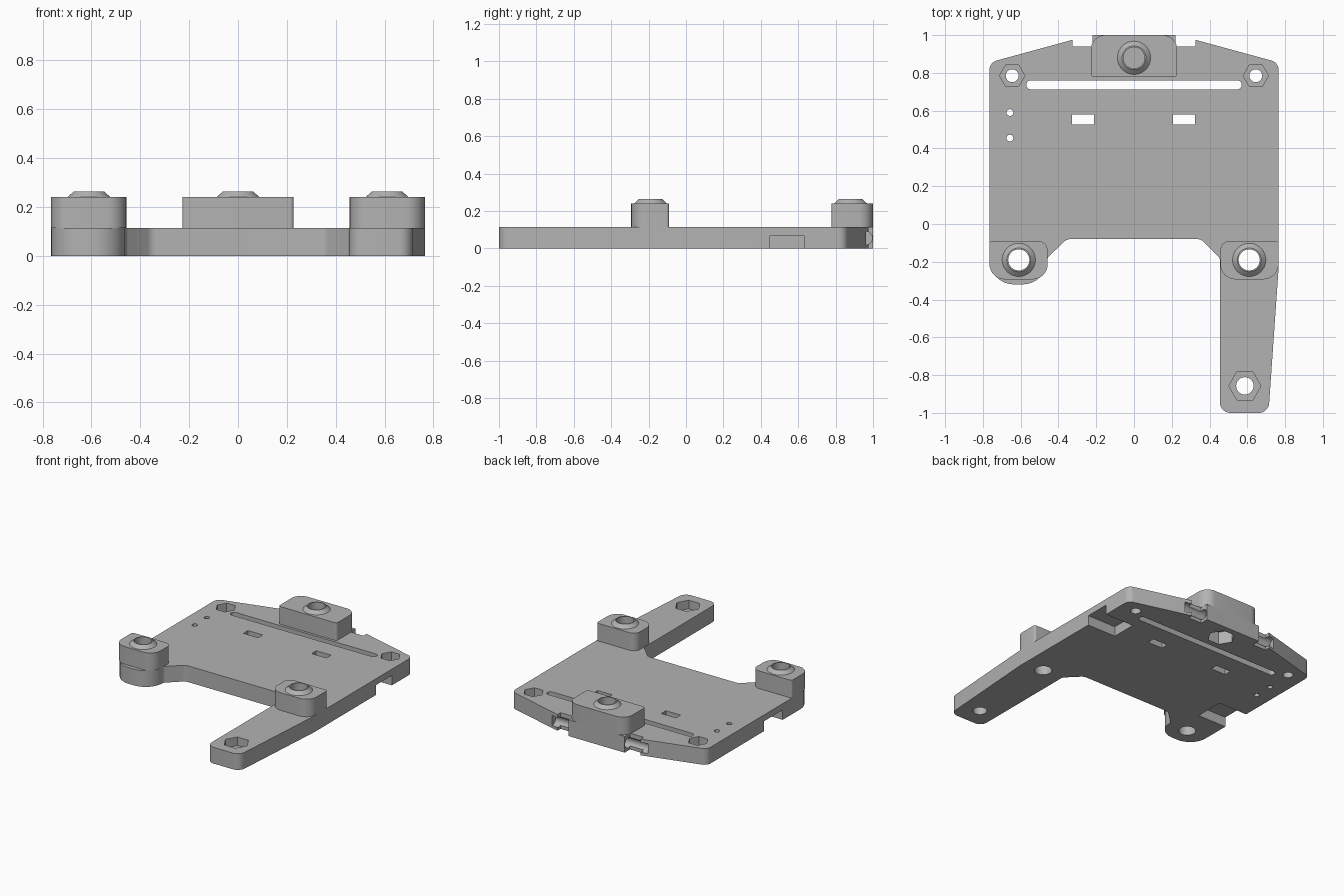
import bpy
import bmesh
import math
from mathutils import Vector, Matrix

cube = bpy.data.objects.get("Cube")
if cube:
    bpy.data.objects.remove(cube, do_unlink=True)

grey = bpy.data.materials.new("mid grey plastic")
grey.use_nodes = True
COLOUR = (0.45, 0.45, 0.45, 1)
grey.diffuse_color = COLOUR
grey.node_tree.nodes["Principled BSDF"].inputs["Base Color"].default_value = COLOUR

T = 0.115      # plate thickness
TOP = 0.24     # top of the raised bosses
RIM = 0.263    # top of the collars


def make(name, bm):
    bmesh.ops.recalc_face_normals(bm, faces=bm.faces[:])
    mesh = bpy.data.meshes.new(name)
    bm.to_mesh(mesh)
    bm.free()
    mesh.materials.append(grey)
    ob = bpy.data.objects.new(name, mesh)
    bpy.context.collection.objects.link(ob)
    return ob


def fillet(corners, steps=8):
    """Round each (x, y, radius) corner of a closed outline."""
    out = []
    for i, (x, y, r) in enumerate(corners):
        p = Vector((x, y))
        if not r:
            out.append(p)
            continue
        a = (Vector(corners[i - 1][:2]) - p).normalized()
        b = (Vector(corners[(i + 1) % len(corners)][:2]) - p).normalized()
        half = a.angle(b) / 2
        centre = p + (a + b).normalized() * (r / math.sin(half))
        va = p + a * (r / math.tan(half)) - centre
        vb = p + b * (r / math.tan(half)) - centre
        sweep = math.pi - 2 * half
        for k in range(steps + 1):
            t = k / steps
            out.append(centre + (va * math.sin((1 - t) * sweep)
                                 + vb * math.sin(t * sweep)) / math.sin(sweep)
                       if abs(math.sin(sweep)) > 1e-4 else centre + va.lerp(vb, t))
    return out


def prism(name, corners, z0, z1):
    bm = bmesh.new()
    face = bm.faces.new([bm.verts.new((p.x, p.y, z0)) for p in fillet(corners)])
    ext = bmesh.ops.extrude_face_region(bm, geom=[face])
    verts = [v for v in ext["geom"] if isinstance(v, bmesh.types.BMVert)]
    bmesh.ops.translate(bm, verts=verts, vec=(0, 0, z1 - z0))
    return make(name, bm)


def box(name, x0, x1, y0, y1, z0, z1, r=0):
    return prism(name, [(x0, y0, r), (x1, y0, r), (x1, y1, r), (x0, y1, r)], z0, z1)


def cone(name, x, y, z0, z1, r0, r1=None, sides=40):
    bm = bmesh.new()
    bmesh.ops.create_cone(bm, cap_ends=True, segments=sides, radius1=r0,
                          radius2=r0 if r1 is None else r1, depth=z1 - z0,
                          matrix=Matrix.Translation((x, y, (z0 + z1) / 2))
                          @ Matrix.Rotation(math.pi / 2, 4, "Z"))
    return make(name, bm)


def carve(ob, cutters):
    for c in cutters:
        mod = ob.modifiers.new("cut", "BOOLEAN")
        mod.operation = "DIFFERENCE"
        mod.solver = "EXACT"
        mod.object = c
    bpy.context.view_layer.update()
    graph = bpy.context.evaluated_depsgraph_get()
    mesh = bpy.data.meshes.new_from_object(ob.evaluated_get(graph))
    ob.modifiers.clear()
    ob.data = mesh


# Base plate with its long front arm and rounded front lobe
plate = prism("base_plate", [
    (-0.765, 0.855, 0.05), (-0.325, 0.975, 0), (-0.325, 0.94, 0), (-0.22, 0.94, 0),
    (-0.22, 1, 0), (0.22, 1, 0), (0.22, 0.94, 0), (0.325, 0.94, 0), (0.325, 0.975, 0),
    (0.765, 0.855, 0.05), (0.765, -0.24, 0), (0.712, -1, 0.055), (0.455, -1, 0.055),
    (0.455, -0.18, 0.03), (0.355, -0.08, 0.05), (-0.355, -0.08, 0.05),
    (-0.46, -0.18, 0.03), (-0.46, -0.32, 0.13), (-0.765, -0.32, 0.13)], 0, T)

# Raised bosses
bosses = [prism("back_boss", [(-0.228, 0.778, 0.015), (0.228, 0.778, 0.015),
                              (0.228, 1, 0.075), (-0.228, 1, 0.075)], T, TOP)]
for side, name in ((-1, "right_front_boss"), (1, "left_front_boss")):
    bosses.append(prism(name, [
        (side * 0.765, -0.09, 0.015), (side * 0.457, -0.09, 0.05),
        (side * 0.457, -0.293, 0.08), (side * 0.765, -0.293, 0.08)], T, TOP))

# Tapered collars and their bores
posts = [("back", 0, 0.88, 0.1), ("right_front", -0.61, -0.19, -0.1),
         ("left_front", 0.61, -0.19, -0.1)]
collars = []
bores = []
for name, x, y, bottom in posts:
    collars.append(cone(name + "_collar", x, y, TOP, RIM, 0.088, 0.063))
    bores.append(cone("bore_cutter", x, y, bottom, 0.4, 0.056))

# Nut pockets with through holes
cuts = [cone("pocket_cutter", 0, 0.88, -0.1, 0.09, 0.09, sides=6)]
for x, y, hexr, hole in ((-0.645, 0.785, 0.067, 0.034), (0.645, 0.785, 0.067, 0.034),
                         (0.587, -0.857, 0.085, 0.046)):
    hexagon = [(x + hexr * math.cos(k * math.pi / 3),
                y + hexr * math.sin(k * math.pi / 3), 0) for k in range(6)]
    cuts.append(prism("pocket_cutter", hexagon, 0.055, 0.3))
    cuts.append(cone("hole_cutter", x, y, -0.1, 0.3, hole))

# Long slot, strap windows and pin holes
cuts.append(box("slot_cutter", -0.57, 0.57, 0.713, 0.76, -0.1, 0.3, 0.022))
for x in (-0.27, 0.265):
    cuts.append(box("window_cutter", x - 0.058, x + 0.058, 0.528, 0.58, -0.1, 0.3))
for y in (0.59, 0.455):
    cuts.append(cone("pin_cutter", -0.657, y, -0.1, 0.3, 0.018, sides=20))

# Underside notches at both edges
cuts.append(box("notch_cutter", 0.54, 0.9, 0.45, 0.63, -0.1, 0.07))
cuts.append(box("notch_cutter", -0.9, -0.54, 0.01, 0.22, -0.1, 0.07))

# Sideways bores through the two back recesses
for side in (-1, 1):
    tube = cone("side_bore_cutter", 0, 0, -0.1, 0.1, 0.036, sides=24)
    tube.data.transform(Matrix.Translation((side * 0.275, 0.96, 0.055))
                        @ Matrix.Rotation(math.pi / 2, 4, "Y"))
    cuts.append(tube)

# Cut everything and drop the cutters
carve(plate, bores + cuts)
for ob, bore in zip(bosses, bores):
    carve(ob, [bore])
for ob, bore in zip(collars, bores):
    carve(ob, [bore])
for c in bores + cuts:
    bpy.data.objects.remove(c, do_unlink=True)

# Smooth rounded walls, keep edges sharp
bpy.ops.object.select_all(action="DESELECT")
for ob in [plate] + bosses + collars:
    ob.select_set(True)
bpy.context.view_layer.objects.active = plate
bpy.ops.object.shade_smooth_by_angle(angle=math.radians(30))
